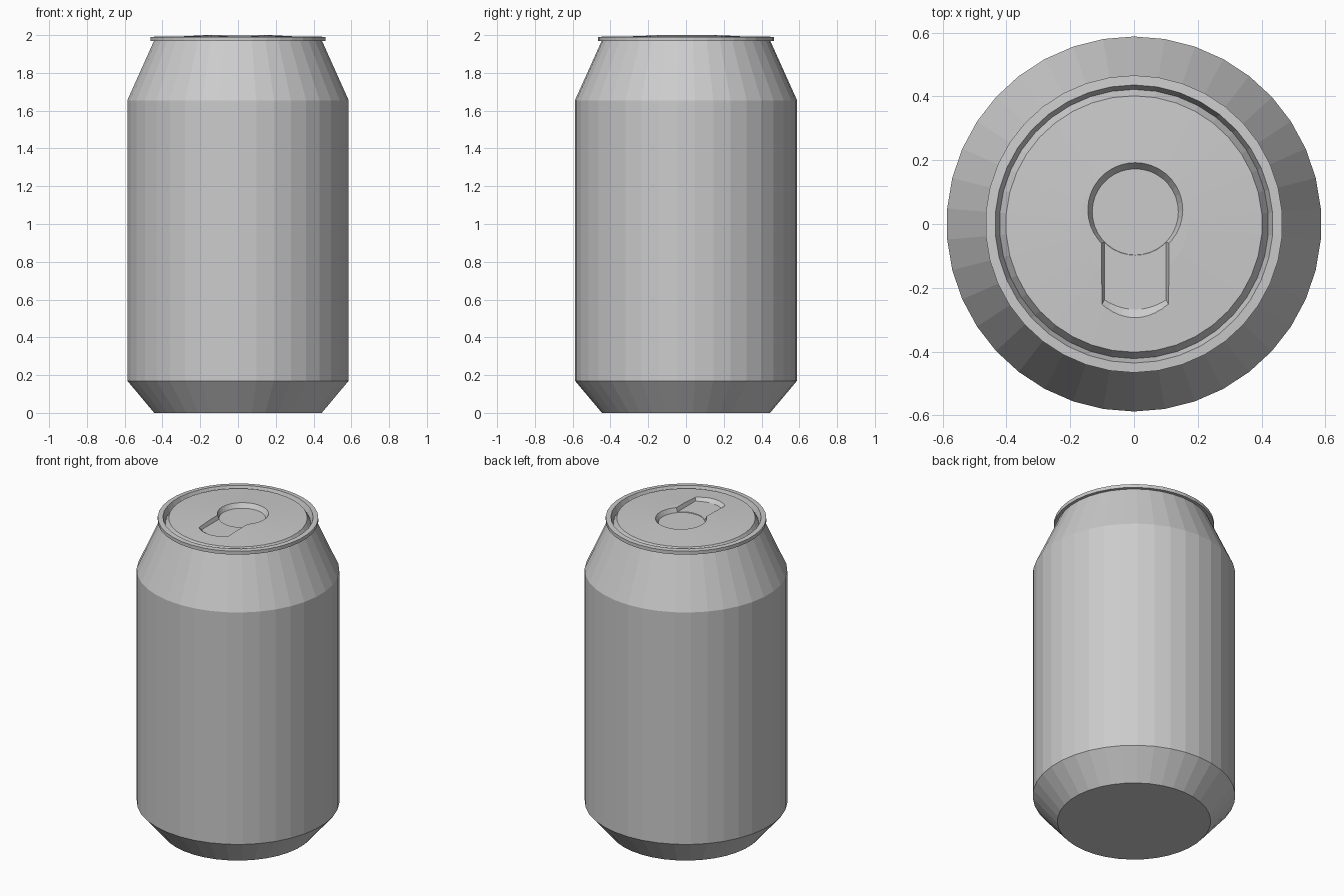
import bpy, bmesh
from math import sin, cos, pi

if "Cube" in bpy.data.objects:
    bpy.data.objects.remove(bpy.data.objects["Cube"])


def circle(r, z, n, cx=0.0, cy=0.0):
    # starts on the +y axis and runs counter-clockwise
    return [(cx - r * sin(2 * pi * i / n), cy + r * cos(2 * pi * i / n), z) for i in range(n)]


def loft(name, rings):
    """Closed flat-faced solid through equal-sized rings, bottom to top."""
    bm = bmesh.new()
    loops = [[bm.verts.new(p) for p in ring] for ring in rings]
    n = len(loops[0])
    for a, b in zip(loops, loops[1:]):
        for i in range(n):
            j = (i + 1) % n
            bm.faces.new((a[i], a[j], b[j], b[i]))
    bm.faces.new(loops[0][::-1])
    bm.faces.new(loops[-1])
    bmesh.ops.recalc_face_normals(bm, faces=bm.faces)
    mesh = bpy.data.meshes.new(name)
    bm.to_mesh(mesh)
    bm.free()
    obj = bpy.data.objects.new(name, mesh)
    bpy.context.collection.objects.link(obj)
    return obj


# Can: chamfered base, straight wall, tapered neck, rim, groove and domed lid
profile = [(0.445, 0.0), (0.588, 0.17), (0.588, 1.655), (0.447, 1.968),
           (0.466, 1.968), (0.466, 1.99), (0.436, 1.992), (0.422, 1.955),
           (0.402, 1.988), (0.17, 2.0)]
can = loft("can", [circle(r, z, 38) for r, z in profile])

# Round finger recess, slightly tapered
finger = loft("finger_recess_cutter", [
    circle(0.135, 1.972, 36, 0.004, 0.038),
    circle(0.155, 2.012, 36, 0.004, 0.047)])


# Slot recess with a rounded sloping front end
def slot(half, y_side, y_end, z, n=10):
    arc = []
    for i in range(n + 1):
        t = -1 + 2 * i / n
        arc.append((0.004 + half * t, y_end + (y_side - y_end) * t * t, z))
    return arc + [(0.004 + half, 0.0, z), (0.004 - half, 0.0, z)]


slot_cutter = loft("slot_recess_cutter", [
    slot(0.097, -0.238, -0.268, 1.976),
    slot(0.109, -0.262, -0.315, 2.008)])

# Cut both recesses into the lid
for cutter in (finger, slot_cutter):
    mod = can.modifiers.new(cutter.name, 'BOOLEAN')
    mod.operation = 'DIFFERENCE'
    mod.solver = 'EXACT'
    mod.object = cutter
    cutter.hide_render = True
    cutter.display_type = 'WIRE'
